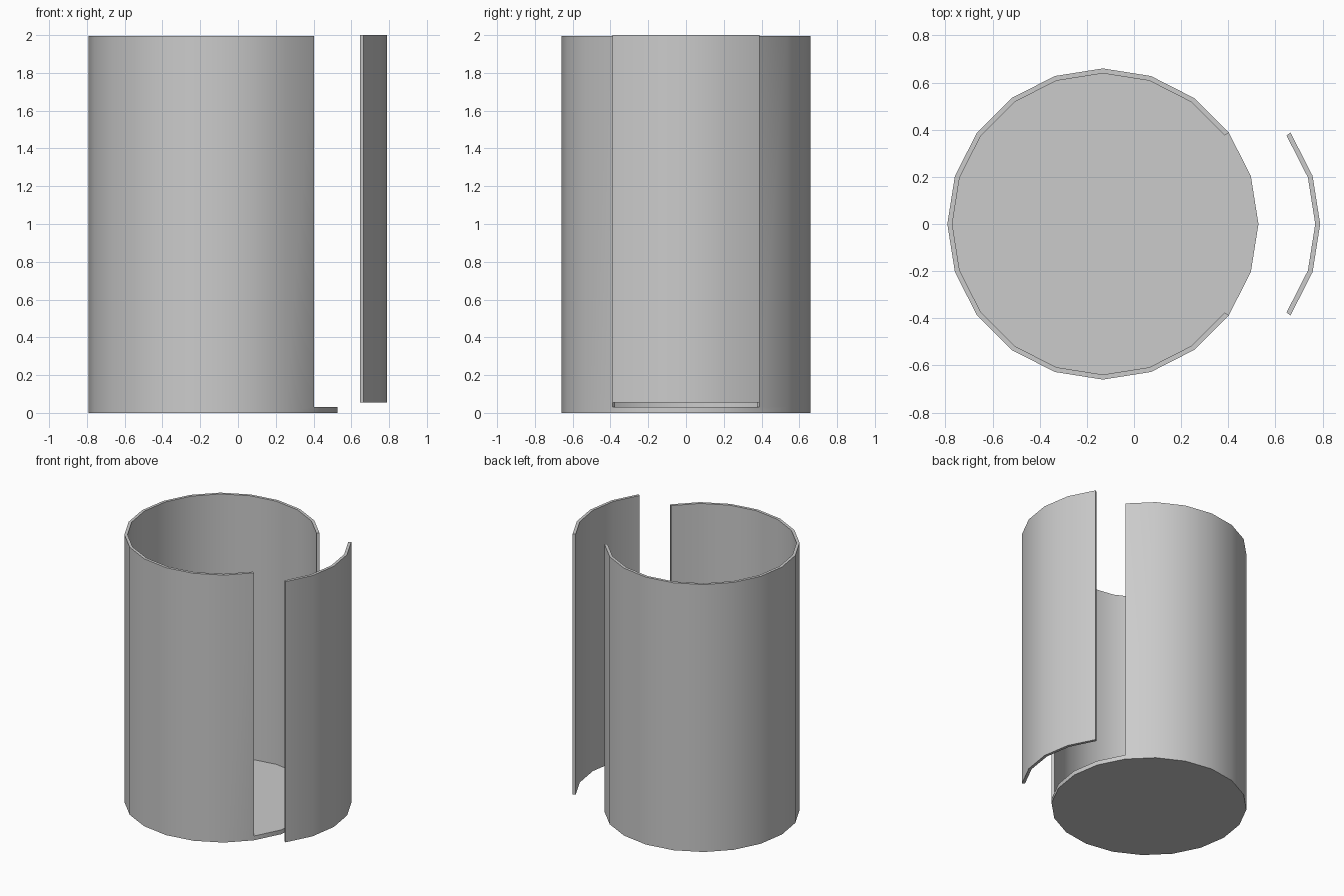
import bpy, bmesh
from math import cos, sin, radians

if "Cube" in bpy.data.objects:
    bpy.data.objects.remove(bpy.data.objects["Cube"])

SIDES, R_OUT, R_IN = 20, 0.66, 0.639
FLOOR, TOP = 0.032, 1.995


def ring(bm, cx, r, z, steps):
    # vertices on a 20-sided circle, one every 18 degrees
    return [bm.verts.new((cx + r * cos(radians(18 * i)), r * sin(radians(18 * i)), z))
            for i in steps]


def skin(bm, a, b, closed=False):
    # quads between two rows of vertices
    for i in range(len(a) - (0 if closed else 1)):
        j = (i + 1) % len(a)
        bm.faces.new((a[i], a[j], b[j], b[i]))


def finish(bm, name):
    bmesh.ops.recalc_face_normals(bm, faces=bm.faces)
    mesh = bpy.data.meshes.new(name)
    bm.to_mesh(mesh)
    bm.free()
    ob = bpy.data.objects.new(name, mesh)
    bpy.context.collection.objects.link(ob)
    bpy.ops.object.select_all(action='DESELECT')
    ob.select_set(True)
    bpy.context.view_layer.objects.active = ob
    bpy.ops.object.shade_smooth_by_angle(angle=radians(30))


# Body: full floor disc with a wall that leaves a 72 degree opening on +x
bm = bmesh.new()
cx = -0.132
wall = range(2, SIDES - 1)
base = ring(bm, cx, R_OUT, 0, range(SIDES))
rim = ring(bm, cx, R_OUT, FLOOR, range(SIDES))
out_low = [rim[i] for i in wall]
out_top = ring(bm, cx, R_OUT, TOP, wall)
in_low = ring(bm, cx, R_IN, FLOOR, wall)
in_top = ring(bm, cx, R_IN, TOP, wall)
bm.faces.new(base)
skin(bm, base, rim, closed=True)
skin(bm, out_low, out_top)
skin(bm, out_top, in_top)
skin(bm, in_top, in_low)
bm.faces.new(in_low + [rim[18], rim[19], rim[0], rim[1], rim[2]])
for e in (0, -1):
    bm.faces.new((out_low[e], out_top[e], in_top[e], in_low[e]))
finish(bm, "cylinder_body")

# Door: curved panel filling the opening, pulled outward along +x
bm = bmesh.new()
arc = range(-2, 3)
rows = [ring(bm, 0.13, r, z, arc)
        for r, z in ((R_OUT, 0.055), (R_OUT, 2.0), (R_IN, 2.0), (R_IN, 0.055))]
for i in range(4):
    skin(bm, rows[i], rows[(i + 1) % 4])
for e in (0, -1):
    bm.faces.new([row[e] for row in rows])
finish(bm, "sliding_door")
